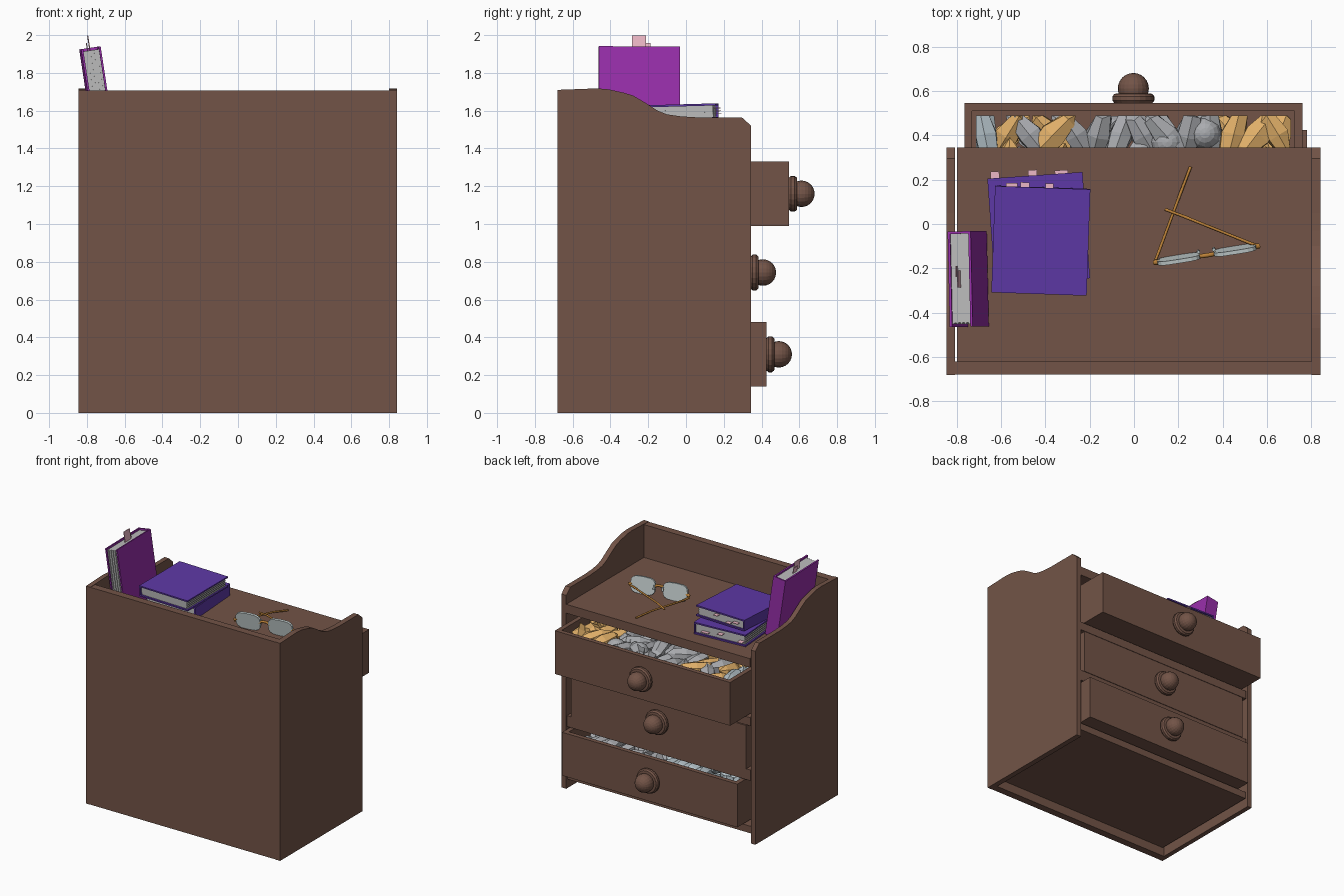
import bpy, bmesh, math, random
from mathutils import Matrix, Vector

if "Cube" in bpy.data.objects:
    bpy.data.objects.remove(bpy.data.objects["Cube"])

random.seed(4)

def material(name, rgb):
    m = bpy.data.materials.new(name)
    m.diffuse_color = (*rgb, 1)
    m.use_nodes = True
    m.node_tree.nodes["Principled BSDF"].inputs["Base Color"].default_value = m.diffuse_color
    return m

WOOD = material("wood", (0.17, 0.088, 0.063))
VIOLET = material("violet_cover", (0.11, 0.04, 0.38))
MAGENTA = material("magenta_cover", (0.31, 0.028, 0.40))
PAGE = material("paper", (0.5, 0.5, 0.5))
PINK = material("pink_paper", (0.85, 0.48, 0.57))
AMBER = material("amber", (0.5, 0.22, 0.04))
GLASS = material("lens", (0.55, 0.62, 0.62))
TAN = material("tan_cloth", (0.75, 0.43, 0.14))
GREY = material("grey_cloth", (0.4, 0.41, 0.43))
BLUE = material("pale_blue_cloth", (0.45, 0.53, 0.57))

def finish(name, bm, mats, matrix=Matrix()):
    bmesh.ops.recalc_face_normals(bm, faces=bm.faces[:])
    me = bpy.data.meshes.new(name)
    bm.to_mesh(me)
    bm.free()
    for m in mats:
        me.materials.append(m)
    ob = bpy.data.objects.new(name, me)
    ob.matrix_world = matrix
    bpy.context.collection.objects.link(ob)
    return ob

def add_box(bm, lo, hi, mi=0):
    lo, hi = Vector(lo), Vector(hi)
    mat = Matrix.Translation((lo + hi) / 2) @ Matrix.Diagonal((*(hi - lo), 1))
    vs = bmesh.ops.create_cube(bm, size=1, matrix=mat)["verts"]
    for f in {f for v in vs for f in v.link_faces}:
        f.material_index = mi

def box(name, lo, hi):
    bm = bmesh.new()
    add_box(bm, lo, hi)
    return finish(name, bm, [WOOD])

def prism(name, pts, depth, mat, matrix=Matrix()):
    bm = bmesh.new()
    face = bm.faces.new([bm.verts.new(p) for p in pts])
    ext = bmesh.ops.extrude_face_region(bm, geom=[face])["geom"]
    bmesh.ops.translate(bm, vec=depth, verts=[g for g in ext if isinstance(g, bmesh.types.BMVert)])
    return finish(name, bm, [mat], matrix)

def tube(name, pts, r, mat):
    cu = bpy.data.curves.new(name, "CURVE")
    cu.dimensions = "3D"
    cu.bevel_depth, cu.bevel_resolution, cu.use_fill_caps = r, 1, True
    sp = cu.splines.new("POLY")
    sp.points.add(len(pts) - 1)
    for p, c in zip(sp.points, pts):
        p.co = (*c, 1)
    cu.materials.append(mat)
    ob = bpy.data.objects.new(name, cu)
    bpy.context.collection.objects.link(ob)

# Carcass: scalloped sides, back, top, shelves
SIDE = [(-.68, 0), (-.68, 1.71), (-.47, 1.718), (-.41, 1.713), (-.33, 1.695), (-.28, 1.68), (-.22, 1.645),
        (-.15, 1.60), (-.10, 1.58), (-.03, 1.57), (.05, 1.565), (.295, 1.565), (.345, 1.52), (.345, 0)]
for name, x0, x1 in (("left_side", -.845, -.808), ("right_side", .80, .842)):
    prism(name, [(x0, y, z) for y, z in SIDE], (x1 - x0, 0, 0), WOOD)
box("back_panel", (-.808, -.678, 0), (.80, -.62, 1.708))
box("top_board", (-.798, -.62, 1.38), (.80, .345, 1.45))
box("bottom_board", (-.798, -.62, .07), (.80, .33, .125))
for i, (z0, z1) in enumerate(((.487, .572), (.918, .983))):
    box(f"shelf_{i}", (-.798, -.62, z0), (.80, .338, z1))

# Drawers with turned knobs
def drawer(name, cx, y1, z0, z1):
    bm = bmesh.new()
    y0, t = y1 - .90, .042
    xa, xb = cx - .762, cx + .762
    add_box(bm, (xa, y0, z0), (xb, y1, z1))
    top = max(bm.faces, key=lambda f: f.calc_center_median().z)
    bmesh.ops.inset_region(bm, faces=[top], thickness=t + .008)
    top = next(f for f in bm.faces if f.normal.z > .9 and
               all(xa + .01 < v.co.x < xb - .01 for v in f.verts))
    new = bmesh.ops.extrude_discrete_faces(bm, faces=[top])["faces"][0]
    bmesh.ops.translate(bm, vec=(0, 0, -(z1 - z0 - .03)), verts=new.verts[:])
    finish(name, bm, [WOOD])
    prof = [(0, 0), (.085, 0), (.095, .012), (.095, .03), (.085, .042), (.045, .046)]
    prof += [(.07 * math.sin(a), .066 - .07 * math.cos(a))
             for a in [math.radians(d) for d in range(60, 181, 15)]]
    bm = bmesh.new()
    vs = [bm.verts.new((r, h, 0)) for r, h in prof]
    es = [bm.edges.new(p) for p in zip(vs, vs[1:])]
    bmesh.ops.spin(bm, geom=vs + es, cent=(0, 0, 0), axis=(0, 1, 0), angle=math.tau, steps=20)
    bmesh.ops.remove_doubles(bm, verts=bm.verts[:], dist=1e-4)
    finish(name + "_knob", bm, [WOOD], Matrix.Translation((cx, y1, (z0 + z1) / 2)))

drawer("top_drawer", -.003, .545, .99, 1.33)
drawer("middle_drawer", 0, .341, .573, .913)
drawer("bottom_drawer", .018, .425, .14, .48)

# Crumpled clothes, clamped to the drawer interior
def clothes(name, cx, y1, ztop, zones, balls=()):
    bm = bmesh.new()
    lo = Vector((cx - .71, y1 - .845, ztop - .28))
    hi = Vector((cx + .71, y1 - .055, ztop))
    def lump(c, size, mi, rot, jitter, n=6):
        vs = bmesh.ops.create_uvsphere(bm, u_segments=n, v_segments=n - 2, radius=1)["verts"]
        for v in vs:
            p = Vector(a * b * random.uniform(1 - jitter, 1 + jitter) for a, b in zip(v.co, size))
            p = rot @ p + c
            v.co = [min(max(a, l), h) for a, l, h in zip(p, lo, hi)]
        for f in {f for v in vs for f in v.link_faces}:
            f.material_index = mi
    for layer in range(2):
        for i in range(14):
            for j in range(5):
                c = Vector((lo.x + .04 + i * .102, lo.y + .08 + j * .155,
                            ztop - .06 - .09 * layer + random.uniform(-.03, .01)))
                mi = next(m for x, m in zones if c.x < x)
                rot = Matrix.Rotation(random.uniform(-.9, .9), 3, "Z") @ \
                    Matrix.Rotation(math.pi / 2 + random.uniform(-.35, .35), 3, "X")
                lump(c, (.062, .055, .14), mi, rot, .16)
    for c in balls:
        lump(Vector(c), (.075, .075, .075), 0, Matrix.Identity(3), 0, 12)
    finish(name, bm, [GREY, TAN, BLUE])

ZONES = [(-.66, 2), (-.55, 1), (-.4, 0), (-.3, 1), (.43, 0), (9, 1)]
clothes("top_drawer_clothes", -.003, .545, 1.33, ZONES, [(.15, .37, 1.255), (.32, .41, 1.255)])
clothes("bottom_drawer_clothes", .018, .425, .455, [(0, 2), (9, 0)])

# Books: spine on local -x, head on local +y, thickness along z
def book(name, matrix, cover, t, tabs, w=.43, h=.48):
    bm = bmesh.new()
    c, x, y, z = .011, w / 2, h / 2, t / 2
    add_box(bm, (-x, -y, -z), (x, y, -z + c))
    add_box(bm, (-x, -y, z - c), (x, y, z))
    add_box(bm, (-x, -y, -z + c), (-x + c, y, z - c))
    n = 9
    dz = (t - 2 * c) / n
    for i in range(n):
        e = .012 + .006 * (i % 2)
        z0 = -z + c + i * dz
        add_box(bm, (-x + c, -y + .014, z0), (x - e, y - .014, z0 + dz), 1)
    for tx, width, out, tz in tabs:
        add_box(bm, (tx - width / 2, y - .1, tz), (tx + width / 2, y + out, tz + .004), 2)
    finish(name, bm, [cover, PAGE, PINK], matrix)

def rot(deg, axis):
    return Matrix.Rotation(math.radians(deg), 4, axis)

book("lower_book", Matrix.Translation((-.43, -.02, 1.498)) @ rot(4, "Z") @ rot(180, "Y"),
     VIOLET, .092, [(.18, .04, .03, .01), (.01, .04, .025, -.01), (-.12, .06, .015, .01)])
book("upper_book", Matrix.Translation((-.42, -.075, 1.590)) @ rot(-2, "Z") @ rot(1.6, "X"),
     VIOLET, .084, [(-.14, .05, .015, .0), (-.08, .04, .02, -.015), (.03, .035, .02, .015)])
s, c = math.sin(math.radians(8.7)), math.cos(math.radians(8.7))
ax, ay, az = Vector((0, -1, 0)), Vector((-s, 0, c)), Vector((-c, 0, -s))
lean = Matrix((ax, ay, az)).transposed().to_4x4()
lean.translation = Vector((-.66, -.033, 1.466)) + ax * .215 + ay * .24 + az * .052
lean = lean @ rot(1.3, "Y")
book("leaning_book", lean, MAGENTA, .105, [(.0, .075, .066, 0), (-.035, .05, .028, .012)])

# Folded spectacles
u = Vector((.475, .075, 0)).normalized()
v = (Vector((0, 0, 1)) + u.cross(Vector((0, 0, 1))) * .16).normalized()
frame = Matrix((u, v, u.cross(v))).transposed().to_4x4()
frame.translation = (.328, -.138, 1.516)
def sq(a, e):
    return math.copysign(abs(a) ** e, a)
for sx in (-1, 1):
    pts = [(sx * .128 + .098 * sq(math.cos(i * math.tau / 16), .55),
            .066 * sq(math.sin(i * math.tau / 16), .65), -.009) for i in range(16)]
    prism("lens", pts, (0, 0, .018), GLASS, frame)
    tube("hinge", [frame @ Vector((sx * a, b, 0)) for a, b in ((.215, .0), (.24, -.012))], .012, AMBER)
    tube("nose_pad", [frame @ Vector((sx * .035, b, -.02)) for b in (-.01, .02)], .008, GLASS)
tube("bridge", [frame @ Vector(p) for p in ((-.045, 0, 0), (-.02, .02, 0), (.02, .02, 0), (.045, 0, 0))],
     .01, AMBER)
tube("left_temple", [(.092, -.175, 1.495), (.11, -.13, 1.485), (.21, .14, 1.475), (.255, .258, 1.456)],
     .007, AMBER)
tube("right_temple", [(.565, -.10, 1.50), (.52, -.085, 1.50), (.23, .032, 1.495), (.14, .066, 1.48)],
     .007, AMBER)
